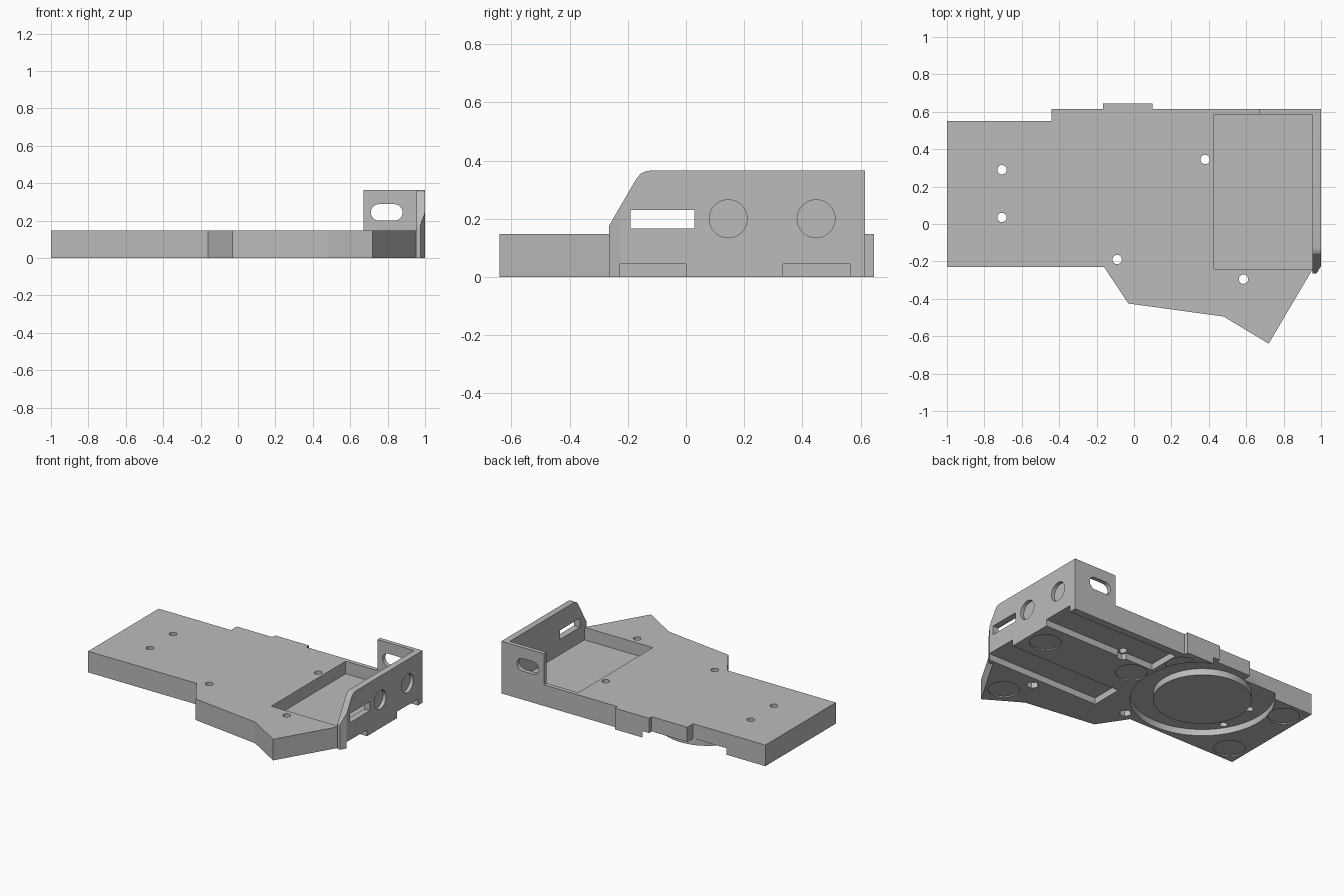
import bpy, bmesh, math
from mathutils import Matrix

if "Cube" in bpy.data.objects:
    bpy.data.objects.remove(bpy.data.objects["Cube"])

grey = bpy.data.materials.new("plain grey")
grey.use_nodes = True
grey.diffuse_color = (0.5, 0.5, 0.5, 1)
grey.node_tree.nodes["Principled BSDF"].inputs["Base Color"].default_value = (0.5, 0.5, 0.5, 1)

# Maps a drawn profile (u, v) with extrusion w onto x, y, z
AXES = {
    "z": lambda u, v, w: (u, v, w),
    "x": lambda u, v, w: (w, u, v),
    "y": lambda u, v, w: (u, w, v),
}


def prism(name, points, low, high, axis="z"):
    bm = bmesh.new()
    place = AXES[axis]
    base = bm.faces.new([bm.verts.new(place(u, v, low)) for u, v in points])
    move = place(0, 0, high - low)
    result = bmesh.ops.extrude_face_region(bm, geom=[base])
    verts = [g for g in result["geom"] if isinstance(g, bmesh.types.BMVert)]
    bmesh.ops.translate(bm, verts=verts, vec=move)
    bmesh.ops.recalc_face_normals(bm, faces=bm.faces)
    mesh = bpy.data.meshes.new(name)
    bm.to_mesh(mesh)
    bm.free()
    mesh.materials.append(grey)
    obj = bpy.data.objects.new(name, mesh)
    bpy.context.collection.objects.link(obj)
    return obj


def rect(u0, u1, v0, v1):
    return [(u0, v0), (u1, v0), (u1, v1), (u0, v1)]


def circle(u, v, r, n=48):
    return [(u + r * math.cos(math.tau * i / n), v + r * math.sin(math.tau * i / n))
            for i in range(n)]


def slot(u0, u1, v0, v1, n=12):
    r, mid = (v1 - v0) / 2, (v0 + v1) / 2
    ends = [(u1 - r, -math.pi / 2), (u0 + r, math.pi / 2)]
    return [(c + r * math.cos(a + math.pi * i / n), mid + r * math.sin(a + math.pi * i / n))
            for c, a in ends for i in range(n + 1)]


def combine(target, tool, operation):
    mod = target.modifiers.new(tool.name, "BOOLEAN")
    mod.object = tool
    mod.operation = operation
    mod.solver = "EXACT"
    bpy.context.view_layer.objects.active = target
    bpy.ops.object.modifier_apply(modifier=mod.name)
    bpy.data.objects.remove(tool)


def cut(target, *args):
    combine(target, prism("cutter", *args), "DIFFERENCE")


# Base plate
plate = prism("base_plate", [
    (-1, -0.23), (-0.16, -0.23), (-0.03, -0.425), (0.48, -0.495), (0.72, -0.64),
    (0.95, -0.25), (0.98, -0.25), (0.98, 0.615), (0.1, 0.615), (0.1, 0.645),
    (-0.165, 0.645), (-0.165, 0.615), (-0.44, 0.615), (-0.44, 0.55), (-1, 0.55)], 0, 0.148)

# Side wall with sloped, rounded front corner
wall = prism("side_wall", [
    (-0.265, 0), (-0.265, 0.175), (-0.172, 0.335), (-0.157, 0.354), (-0.142, 0.362),
    (-0.125, 0.365), (0.615, 0.365), (0.615, 0)], 0.955, 1, "x")
cut(wall, [(0.975, -0.265), (0.975, -0.3), (1.05, -0.3), (1.05, -0.225), (1, -0.225)], -0.1, 0.5)
combine(plate, wall, "UNION")

# Back wall
combine(plate, prism("back_wall", rect(0.67, 0.99, 0.1, 0.365), 0.585, 0.615, "y"), "UNION")

# Top pocket
cut(plate, rect(0.425, 0.955, -0.24, 0.585), 0.06, 0.3)

# Wall openings: cable window, blind round sockets, back slot
cut(plate, rect(-0.19, 0.03, 0.167, 0.23), 0.9, 1.1, "x")
for y in (0.145, 0.447):
    cut(plate, circle(y, 0.2, 0.065), 0.975, 1.1, "x")
cut(plate, slot(0.71, 0.88, 0.2, 0.288), 0.5, 0.7, "y")

# Underside channels open to the side
for y0, y1 in ((-0.227, 0), (0.333, 0.563)):
    cut(plate, rect(0.13, 1.1, y0, y1), -0.1, 0.045)

# Underside ring groove around a central boss
ring = prism("ring_cutter", circle(-0.35, 0.254, 0.457, 96), -0.1, 0.045)
cut(ring, circle(-0.35, 0.254, 0.31, 96), -0.2, 0.2)
combine(plate, ring, "DIFFERENCE")

# Screw holes with hexagonal nut traps below
for x, y in ((-0.706, 0.29), (-0.706, 0.035), (-0.09, -0.19), (0.585, -0.295), (0.38, 0.345)):
    cut(plate, circle(x, y, 0.025, 24), -0.1, 0.3)
    cut(plate, circle(x, y, 0.04, 6), -0.1, 0.04)

# Shallow round foot recesses below
for x, y in ((-0.88, 0.42), (-0.88, -0.11), (0.69, -0.455), (0.87, 0.167), (0.21, 0.223), (0.03, 0.5)):
    cut(plate, circle(x, y, 0.1), -0.1, 0.008)

# Smooth the round walls, keep edges crisp
bpy.ops.object.select_all(action="DESELECT")
plate.select_set(True)
bpy.context.view_layer.objects.active = plate
bpy.ops.object.shade_smooth_by_angle(angle=math.radians(20))
